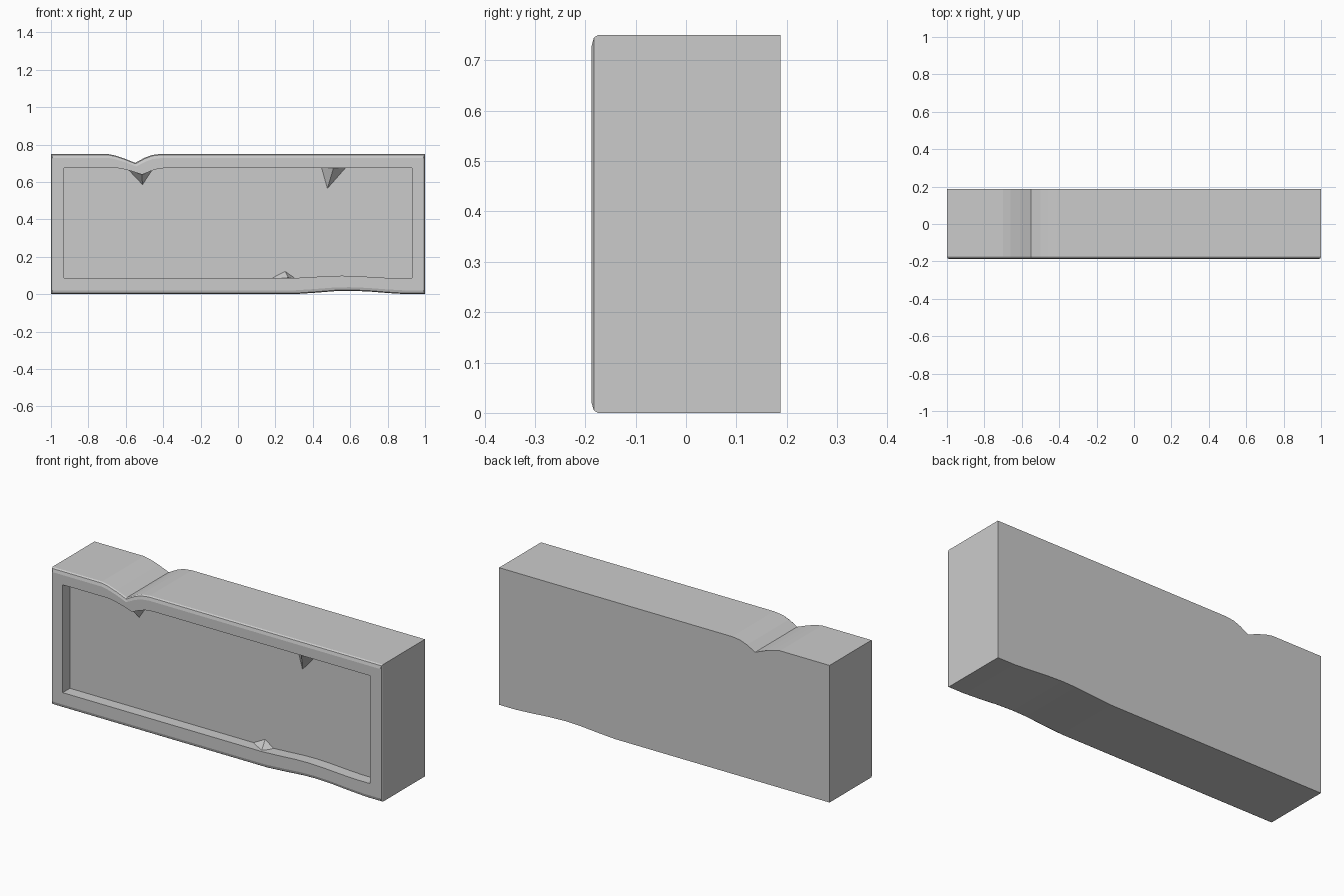
import bpy, bmesh

if "Cube" in bpy.data.objects:
    bpy.data.objects.remove(bpy.data.objects["Cube"])

# Key points of the worn top edge and the lifted bottom edge: (x, z offset)
TOP = [(-1, 0), (-.70, 0), (-.66, -.008), (-.61, -.024), (-.55, -.048),
       (-.50, -.021), (-.46, -.006), (-.41, 0), (1, 0)]
BOTTOM = [(-1, 0), (.30, 0), (.42, .008), (.52, .016), (.60, .018),
          (.70, .014), (.80, .006), (.90, 0), (1, 0)]
XS = sorted({p[0] for p in TOP + BOTTOM})
HEIGHT, BACK, FLOOR = .75, .1875, -.125


def sample(points, x):
    for (x0, z0), (x1, z1) in zip(points, points[1:]):
        if x <= x1:
            return z0 + (z1 - z0) * (x - x0) / (x1 - x0)
    return 0


def make_object(name, bm):
    bmesh.ops.recalc_face_normals(bm, faces=bm.faces)
    mesh = bpy.data.meshes.new(name)
    bm.to_mesh(mesh)
    bm.free()
    obj = bpy.data.objects.new(name, mesh)
    bpy.context.collection.objects.link(obj)
    return obj


# Slab: one outline swept through (x inset, top inset, bottom inset, wear, y)
STEPS = [(0, 0, 0, 1, BACK), (0, 0, 0, 1, -.175),
         (.003, .005, .005, 1, -.183), (.01, .022, .020, .95, -.1875),
         (.07, .075, .085, .75, -.1875), (.07, .075, .085, .75, FLOOR)]
bm = bmesh.new()
rings = []
for dx, dt, db, wear, y in STEPS:
    low = [bm.verts.new((x * (1 - dx), y, db + wear * sample(BOTTOM, x))) for x in XS]
    high = [bm.verts.new((x * (1 - dx), y, HEIGHT - dt + wear * sample(TOP, x))) for x in XS]
    rings.append((low, high))
loops = [low + high[::-1] for low, high in rings]
for a, b in zip(loops, loops[1:]):
    n = len(a)
    for i in range(n):
        j = (i + 1) % n
        bm.faces.new((a[i], a[j], b[j], b[i]))
# Back face and recessed panel
for low, high in (rings[0], rings[-1]):
    for i in range(len(XS) - 1):
        bm.faces.new((low[i], low[i + 1], high[i + 1], high[i]))
make_object("stone_slab", bm)


# Faceted stone lumps filling the corner between frame and panel
def lump(name, left, right, ridge, tip, root_z):
    bm = bmesh.new()
    back = FLOOR + .005
    l, r, t = [bm.verts.new((x, back, z)) for x, z in (left, right, tip)]
    f = bm.verts.new((ridge[0], -.18, ridge[1]))
    k = bm.verts.new((ridge[0], back, root_z))
    for tri in ((l, t, f), (t, r, f), (l, f, k), (r, k, f), (l, k, t), (t, k, r)):
        bm.faces.new(tri)
    make_object(name, bm)


lump("upper_left_lump", (-.59, .665), (-.445, .68), (-.515, .642), (-.51, .58), .68)
lump("upper_right_lump", (.44, .68), (.585, .68), (.51, .673), (.475, .555), .69)
lump("lower_lump", (.17, .083), (.31, .083), (.27, .088), (.25, .125), .075)
